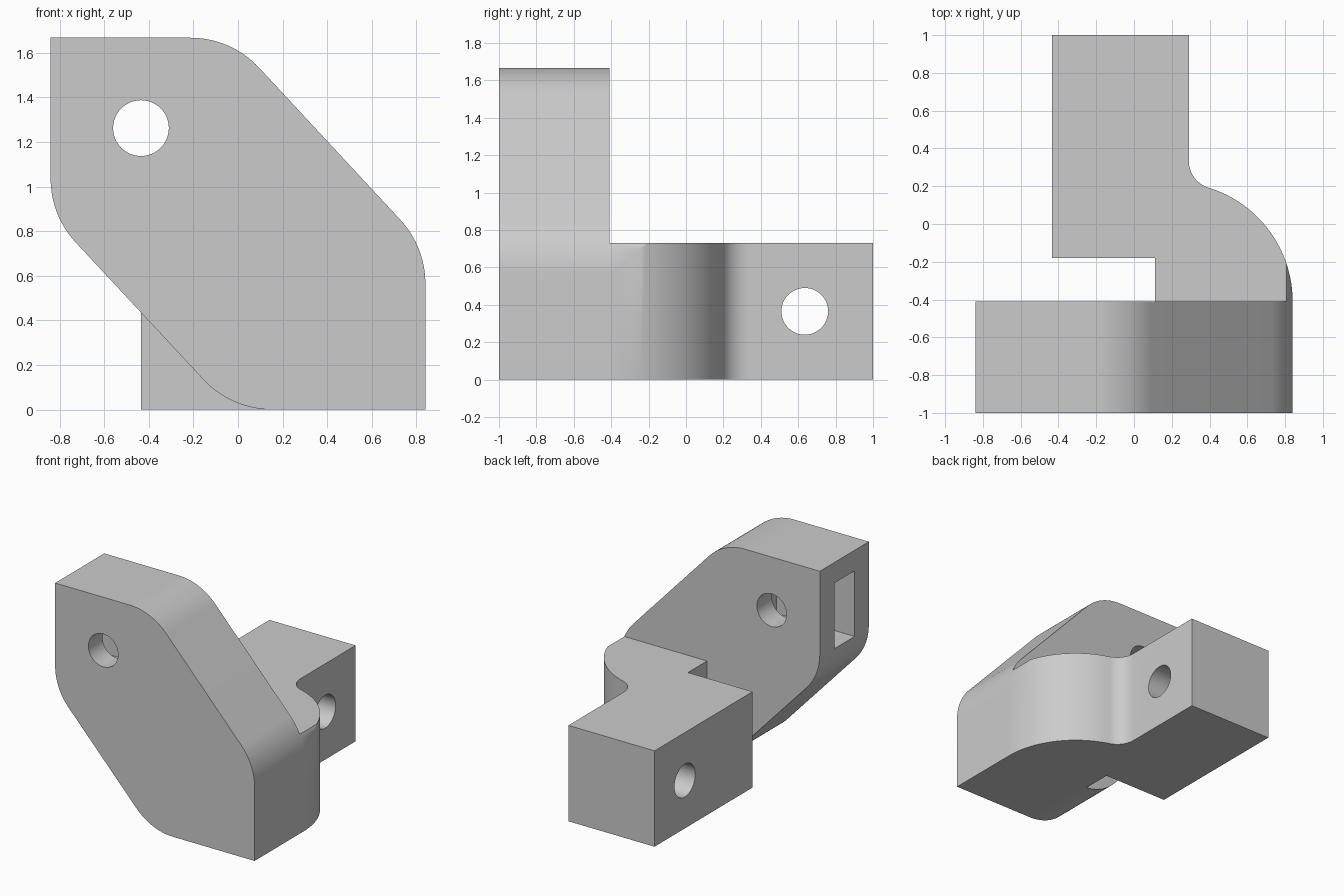
import bpy, bmesh, math
from mathutils import Vector

if "Cube" in bpy.data.objects:
    bpy.data.objects.remove(bpy.data.objects["Cube"])

grey = bpy.data.materials.new("plain_grey")
grey.diffuse_color = (0.6, 0.6, 0.6, 1)
grey.use_nodes = True
grey.node_tree.nodes["Principled BSDF"].inputs["Base Color"].default_value = grey.diffuse_color


def arc(cx, cy, r, a0, a1, n=24):
    """Points on a circular arc, angles in degrees."""
    angles = [math.radians(a0 + (a1 - a0) * i / n) for i in range(n + 1)]
    return [(cx + r * math.cos(a), cy + r * math.sin(a)) for a in angles]


def fillet(prev, corner, nxt, r, n=16):
    """Round one corner of a 2D outline with radius r."""
    p, c, q = Vector(prev), Vector(corner), Vector(nxt)
    u, v = (p - c).normalized(), (q - c).normalized()
    half = u.angle(v) / 2
    start, end = c + u * r / math.tan(half), c + v * r / math.tan(half)
    centre = c + (u + v).normalized() * r / math.sin(half)
    s, e = start - centre, end - centre
    total = s.angle(e)
    pts = []
    for i in range(n + 1):
        t = i / n
        d = (s * math.sin((1 - t) * total) + e * math.sin(t * total)) / math.sin(total)
        pts.append(tuple(centre + d))
    return pts


def prism(name, outline, axis, lo, hi):
    """Extrude a 2D outline along one axis from lo to hi."""
    place = {"x": lambda a, b, d: (d, a, b),
             "y": lambda a, b, d: (a, d, b),
             "z": lambda a, b, d: (a, b, d)}[axis]
    bm = bmesh.new()
    face = bm.faces.new([bm.verts.new(place(a, b, lo)) for a, b in outline])
    out = bmesh.ops.extrude_face_region(bm, geom=[face])
    move = [g for g in out["geom"] if isinstance(g, bmesh.types.BMVert)]
    bmesh.ops.translate(bm, verts=move, vec=place(0, 0, hi - lo))
    bmesh.ops.recalc_face_normals(bm, faces=bm.faces)
    mesh = bpy.data.meshes.new(name)
    bm.to_mesh(mesh)
    bm.free()
    mesh.materials.append(grey)
    obj = bpy.data.objects.new(name, mesh)
    bpy.context.collection.objects.link(obj)
    return obj


def boolean(obj, tool, operation):
    """Apply a boolean and discard the tool."""
    mod = obj.modifiers.new("bool", "BOOLEAN")
    mod.operation, mod.solver, mod.object = operation, "EXACT", tool
    bpy.context.view_layer.objects.active = obj
    bpy.ops.object.modifier_apply(modifier=mod.name)
    bpy.data.objects.remove(tool)


# Upright plate: a block with two chamfered, rounded corners
R = 0.42
corners = [(-0.84, 1.667), (-0.03, 1.667), (0.84, 0.73),
           (0.84, 0), (-0.03, 0), (-0.84, 0.87)]
rounded = {1, 2, 4, 5}
outline = []
for i, c in enumerate(corners):
    if i in rounded:
        outline += fillet(corners[i - 1], c, corners[(i + 1) % 6], R)
    else:
        outline.append(c)
plate = prism("bracket", outline, "y", -1, -0.41)

# Low arm: neck sweeping back into a square bar
arm_outline = [(-0.435, 1), (0.29, 1)]
join = math.degrees(math.atan2(0.745, 0.23))
arm_outline += arc(0.44, 0.335, 0.15, 180, 180 + join, 16)
arm_outline += arc(0.21, -0.41, 0.63, join, 0)[1:]
arm_outline += [(0.11, -0.41), (0.11, -0.18), (-0.435, -0.18)]
arm = prism("arm", arm_outline, "z", 0, 0.73)

# Trim the arm with the plate's rounded shoulder
shoulder = fillet(corners[1], corners[2], corners[3], R)
trim = prism("trim", [(-1, 2), (-0.3, 2)] + shoulder + [(1, 0.5), (1, -1), (-1, -1)],
             "y", -1.5, 1.5)
boolean(arm, trim, "INTERSECT")
boolean(plate, arm, "UNION")

# Bolt holes and the side slot
boolean(plate, prism("plate_hole", arc(-0.435, 1.262, 0.125, 0, 352.5, 47), "y", -1.2, -0.2), "DIFFERENCE")
boolean(plate, prism("arm_hole", arc(0.635, 0.365, 0.125, 0, 352.5, 47), "x", -0.7, 0.6), "DIFFERENCE")
slot = [(-0.83, 1.01), (-0.59, 1.01), (-0.59, 1.51), (-0.83, 1.51)]
boolean(plate, prism("slot", slot, "x", -1, -0.18), "DIFFERENCE")

# Smooth curves, crisp edges
bpy.ops.object.select_all(action="DESELECT")
plate.select_set(True)
bpy.context.view_layer.objects.active = plate
bpy.ops.object.shade_smooth_by_angle(angle=math.radians(25))
